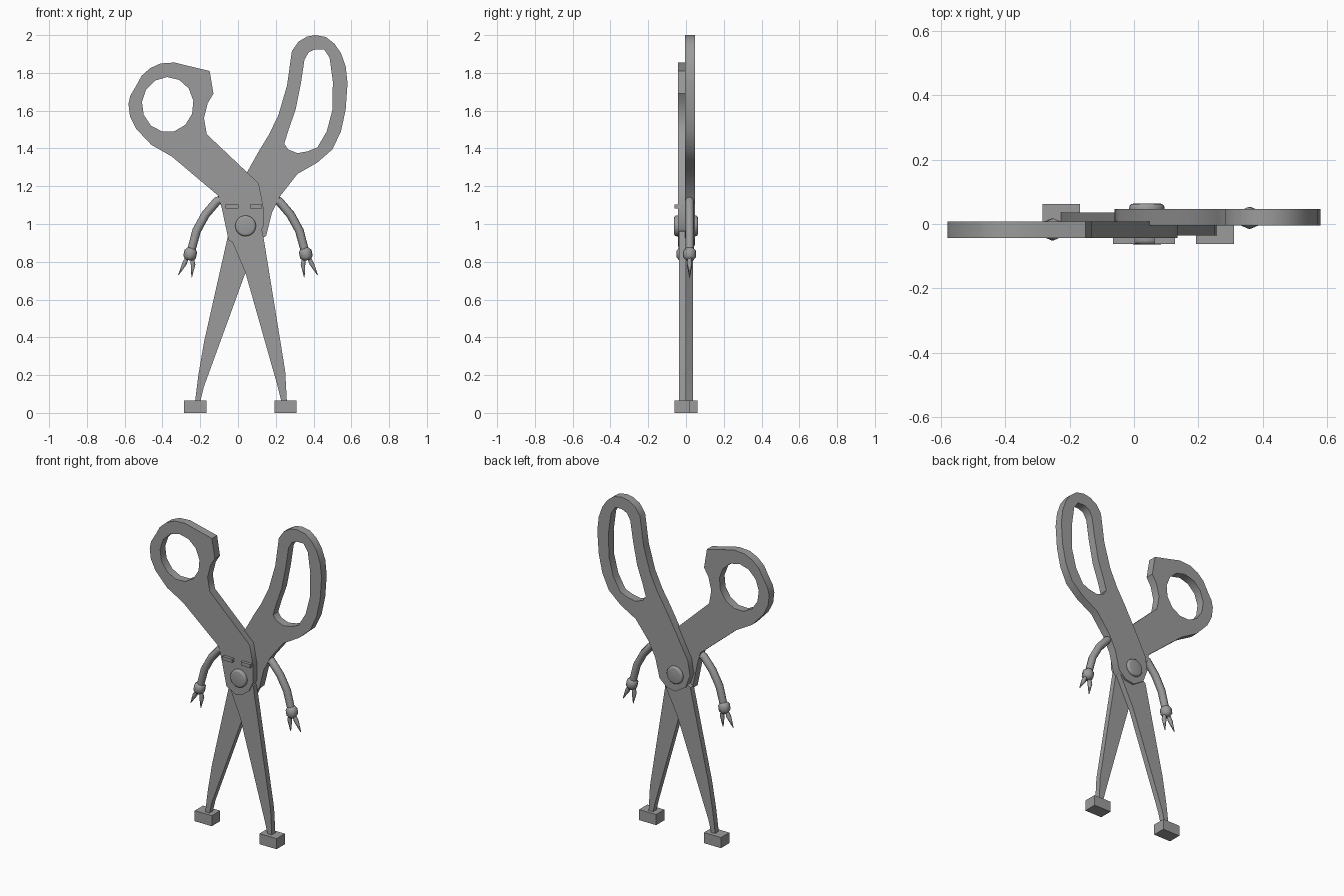
import bpy, bmesh, math
from mathutils import Vector

if "Cube" in bpy.data.objects:
    bpy.data.objects.remove(bpy.data.objects["Cube"])

# Dark grey steel for every part
steel = bpy.data.materials.new("dark_steel")
steel.diffuse_color = (.33, .33, .33, 1)
steel.use_nodes = True
steel.node_tree.nodes["Principled BSDF"].inputs["Base Color"].default_value = steel.diffuse_color


def finish(bm, name, angle=None):
    """Make an object from the bmesh; smooth it below the given angle."""
    bmesh.ops.recalc_face_normals(bm, faces=bm.faces[:])
    mesh = bpy.data.meshes.new(name)
    bm.to_mesh(mesh)
    bm.free()
    mesh.materials.append(steel)
    obj = bpy.data.objects.new(name, mesh)
    bpy.context.collection.objects.link(obj)
    if angle:
        bpy.ops.object.select_all(action='DESELECT')
        obj.select_set(True)
        bpy.context.view_layer.objects.active = obj
        bpy.ops.object.shade_smooth_by_angle(angle=math.radians(angle))
    return obj


def plate(name, loops, y0, y1):
    """Flat (x, z) outline with optional holes, given thickness along y."""
    bm = bmesh.new()
    for loop in loops:
        vs = [bm.verts.new((x, y0, z)) for x, z in loop]
        for a, b in zip(vs, vs[1:] + vs[:1]):
            bm.edges.new((a, b))
    bmesh.ops.triangle_fill(bm, edges=bm.edges[:], use_beauty=True, use_dissolve=False)
    ret = bmesh.ops.extrude_face_region(bm, geom=bm.faces[:])
    new = [g for g in ret["geom"] if isinstance(g, bmesh.types.BMVert)]
    bmesh.ops.translate(bm, verts=new, vec=(0, y1 - y0, 0))
    return finish(bm, name, 40)


def box(name, lo, hi):
    bm = bmesh.new()
    bmesh.ops.create_cube(bm, size=1)
    for v in bm.verts:
        v.co = Vector([(a + b) / 2 + c * (b - a) for a, b, c in zip(lo, hi, v.co)])
    return finish(bm, name)


def tube(name, points, radii, sides=8, angle=60):
    """Rings of vertices swept along points lying in an x-z plane."""
    bm = bmesh.new()
    pts = [Vector(p) for p in points]
    side = Vector((0, 1, 0))
    rings = []
    for i, p in enumerate(pts):
        t = (pts[min(i + 1, len(pts) - 1)] - pts[max(i - 1, 0)]).normalized()
        up = t.cross(side)
        turns = [math.tau * k / sides for k in range(sides)]
        rings.append([bm.verts.new(p + radii[i] * (math.cos(a) * side + math.sin(a) * up))
                      for a in turns])
    for r, s in zip(rings, rings[1:]):
        for k in range(sides):
            j = (k + 1) % sides
            bm.faces.new((r[k], r[j], s[j], s[k]))
    bm.faces.new(rings[0])
    bm.faces.new(rings[-1])
    return finish(bm, name, angle)


# Front half: round thumb handle and its blade
thumb_outline = [
    (-.54, 1.73), (-.51, 1.785), (-.465, 1.825), (-.41, 1.85), (-.335, 1.855), (-.255, 1.835),
    (-.15, 1.81), (-.13, 1.69), (-.16, 1.64), (-.18, 1.56), (-.165, 1.475), (.11, 1.215),
    (.135, 1.085), (.135, .99), (.105, .925), (.06, .89), (.01, .88), (-.05, .915),
    (-.085, 1.08), (-.105, 1.15), (-.35, 1.357), (-.46, 1.42), (-.54, 1.505),
    (-.572, 1.57), (-.58, 1.635), (-.57, 1.68)]
thumb_hole = [(-.372 + .137 * math.cos(math.tau * (k + .3) / 13),
               1.632 + .146 * math.sin(math.tau * (k + .3) / 13)) for k in range(13)]
plate("thumb_handle", [thumb_outline, thumb_hole], -.043, .008)
plate("front_blade", [[(.13, .96), (.225, .375), (.25, .22), (.26, .04), (.235, .04),
                       (.21, .14), (.04, .74), (-.045, .94), (.04, 1.0)]], -.036, -.001)

# Back half: long finger handle and its blade
finger_outline = [
    (.04, 1.26), (.11, 1.385), (.165, 1.475), (.215, 1.58), (.26, 1.735), (.285, 1.915),
    (.32, 1.965), (.365, 1.992), (.41, 2), (.465, 1.99), (.51, 1.955), (.545, 1.905),
    (.57, 1.835), (.58, 1.745), (.57, 1.605), (.545, 1.49), (.5, 1.395), (.42, 1.325),
    (.315, 1.265), (.225, 1.15), (.18, 1.06), (.15, .94), (.10, .895), (.04, .885),
    (-.03, .93), (-.06, 1.01), (-.045, 1.1)]
finger_hole = [
    (.245, 1.425), (.268, 1.5), (.305, 1.605), (.333, 1.745), (.352, 1.87), (.375, 1.91),
    (.41, 1.925), (.455, 1.925), (.485, 1.88), (.502, 1.755), (.5, 1.605), (.47, 1.49),
    (.42, 1.405), (.37, 1.385), (.315, 1.375), (.265, 1.395)]
plate("finger_handle", [finger_outline, finger_hole], -.004, .047)
plate("back_blade", [[(-.055, .93), (-.18, .375), (-.21, .2), (-.23, .04), (-.205, .04),
                      (-.18, .14), (.035, .73), (.14, .94), (.04, 1.0)]], .001, .036)

# Pivot screw with rounded rims
bm = bmesh.new()
bmesh.ops.create_cone(bm, cap_ends=True, segments=24, radius1=.055, radius2=.055, depth=.126)
rims = [e for e in bm.edges if abs(e.verts[0].co.z - e.verts[1].co.z) < 1e-5]
bmesh.ops.bevel(bm, geom=rims, offset=.012, segments=3, profile=.5, affect='EDGES')
for v in bm.verts:
    x, y, z = v.co
    v.co = (.04 + x, z, .99 + y)
finish(bm, "pivot_screw", 40)

# Eyes
box("left_eye", (-.065, -.062, 1.082), (.003, -.03, 1.104))
box("right_eye", (.063, -.062, 1.082), (.128, -.03, 1.104))

# Feet
box("left_foot", (-.285, -.02, 0), (-.167, .062, .066))
box("right_foot", (.192, -.062, 0), (.31, .02, .066))

# Arms, hands and pointed fingers, mirrored about x = 0.053
for name, s, y in (("left", -1, -.017), ("right", 1, .019)):
    def at(d, z):
        return (.053 + s * d, y, z)
    tube(name + "_arm", [at(.12, 1.14), at(.165, 1.12), at(.225, 1.05), at(.272, .965),
                         at(.303, .85)],
         [.023, .023, .023, .023, .022])
    tube(name + "_hand", [at(.301, .874), at(.303, .857), at(.309, .825), at(.312, .808)],
         [.02, .034, .034, .02], angle=70)
    tube(name + "_inner_finger", [at(.297, .83), at(.291, .785), at(.298, .718)],
         [.010, .014, .002], 6, 70)
    tube(name + "_outer_finger", [at(.318, .83), at(.337, .79), at(.368, .73)],
         [.010, .014, .002], 6, 70)
